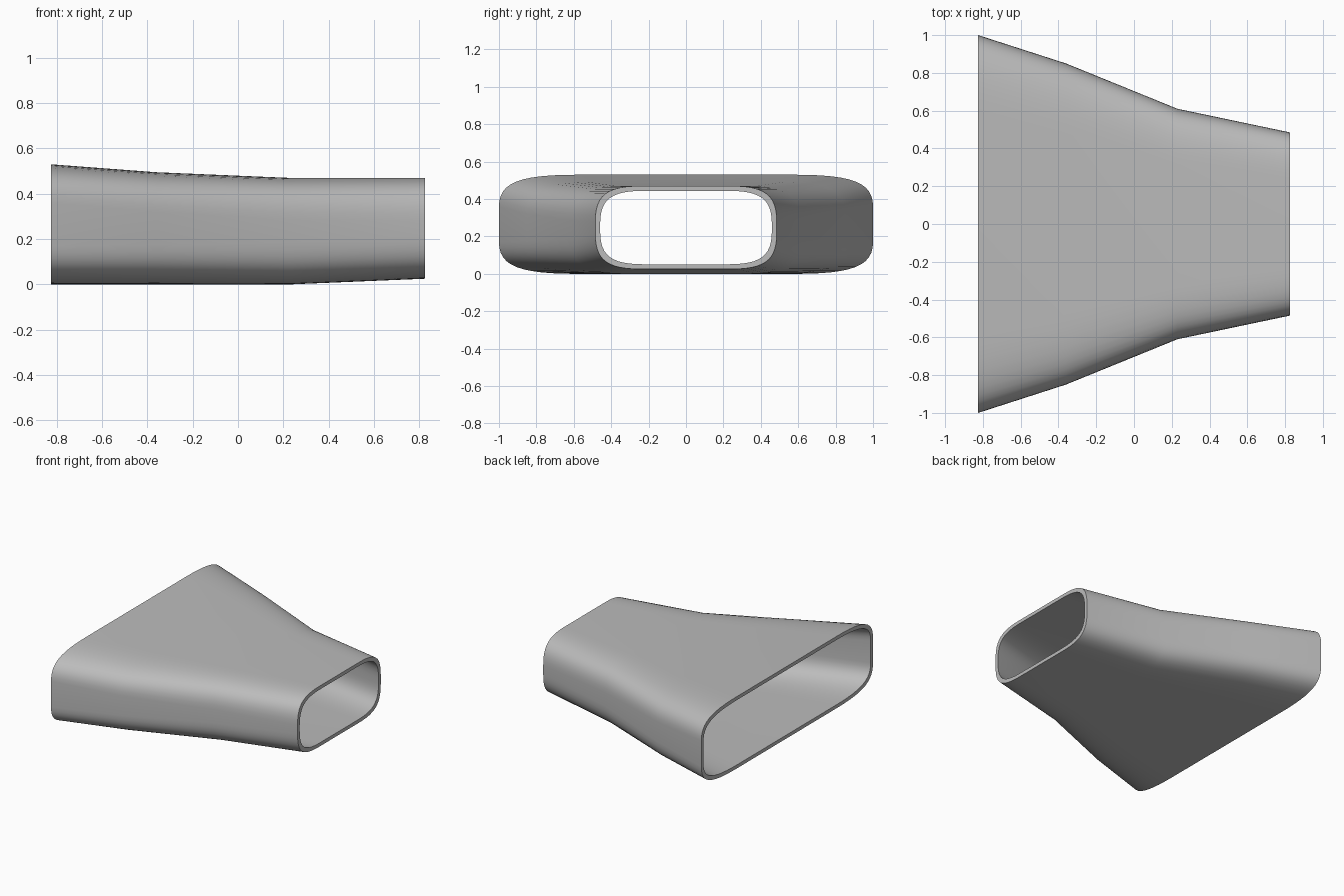
import bpy, bmesh, math

if "Cube" in bpy.data.objects:
    bpy.data.objects.remove(bpy.data.objects["Cube"])

WALL = 0.026
CORNER_STEPS = 12
# stations along the duct: x, half width, bottom z, top z, corner reach in y and z
STATIONS = [
    (-0.825, 1.00, 0.00, 0.53, 0.42, 0.17),
    (-0.36, 0.85, 0.00, 0.495, 0.37, 0.175),
    (0.23, 0.61, 0.00, 0.47, 0.29, 0.185),
    (0.825, 0.485, 0.025, 0.47, 0.25, 0.19),
]


def section(x, w, z0, z1, ry, rz, inset):
    """Rounded rectangle with soft, squarish corners."""
    w, z0, z1 = w - inset, z0 + inset, z1 - inset
    ry, rz = ry - inset * 0.5, rz - inset * 0.5
    k = 0.25                                   # handle distance from the corner
    corner = []
    for i in range(CORNER_STEPS + 1):
        t = i / CORNER_STEPS
        a = (1 - t) ** 3 + 3 * (1 - t) ** 2 * t * k
        b = t ** 3 + 3 * t ** 2 * (1 - t) * k
        corner.append((b * ry, a * rz))        # offsets from the sharp corner
    pts = [(w - u, z1 - v) for u, v in corner]
    pts += [(-w + u, z1 - v) for u, v in reversed(corner)]
    pts += [(-w + u, z0 + v) for u, v in corner]
    pts += [(w - u, z0 + v) for u, v in reversed(corner)]
    return [(x, y, z) for y, z in pts]


bm = bmesh.new()


def bridge(a, b):
    n = len(a)
    for i in range(n):
        j = (i + 1) % n
        bm.faces.new((a[i], a[j], b[j], b[i]))


# outer skin, then inner skin, joined by a rim at each open end
outer = [[bm.verts.new(p) for p in section(*s, 0)] for s in STATIONS]
inner = [[bm.verts.new(p) for p in section(*s, WALL)] for s in STATIONS]
loop = outer + inner[::-1]
for a, b in zip(loop, loop[1:] + loop[:1]):
    bridge(a, b)
bmesh.ops.recalc_face_normals(bm, faces=bm.faces)

mesh = bpy.data.meshes.new("tapered_duct")
bm.to_mesh(mesh)
bm.free()
duct = bpy.data.objects.new("tapered_duct", mesh)
bpy.context.collection.objects.link(duct)

# plain grey finish
grey = bpy.data.materials.new("grey")
grey.diffuse_color = (0.5, 0.5, 0.5, 1)
grey.use_nodes = True
grey.node_tree.nodes["Principled BSDF"].inputs["Base Color"].default_value = grey.diffuse_color
mesh.materials.append(grey)

bpy.context.view_layer.objects.active = duct
duct.select_set(True)
bpy.ops.object.shade_smooth_by_angle(angle=math.radians(35))
